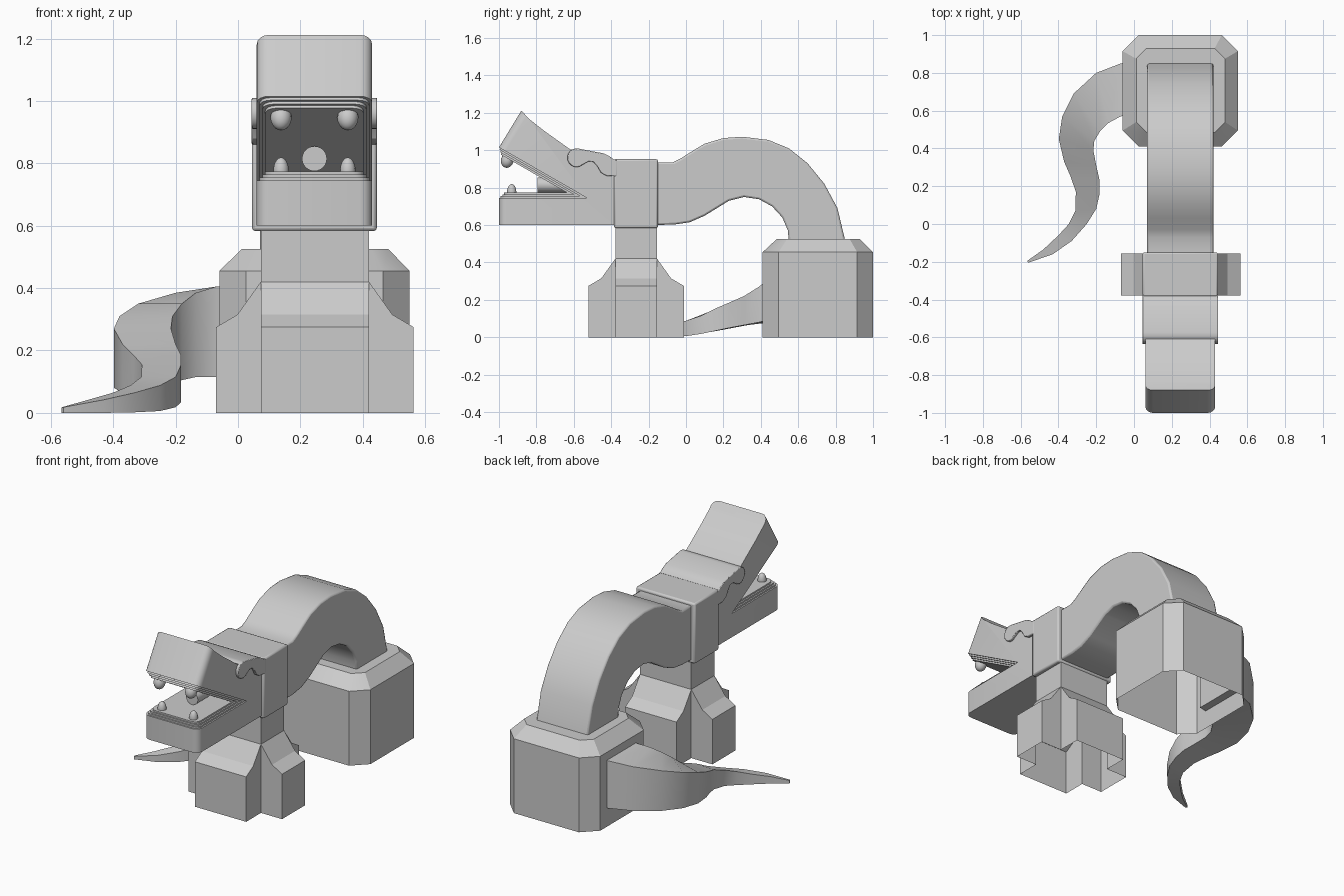
import bpy, bmesh, math
from mathutils import Vector

if "Cube" in bpy.data.objects:
    bpy.data.objects.remove(bpy.data.objects["Cube"])

CX = 0.245  # centre line of the body


def finish(name, bm, bevel=0.0, angle=30):
    bmesh.ops.remove_doubles(bm, verts=bm.verts, dist=1e-5)
    bmesh.ops.recalc_face_normals(bm, faces=bm.faces)
    me = bpy.data.meshes.new(name)
    bm.to_mesh(me)
    bm.free()
    ob = bpy.data.objects.new(name, me)
    bpy.context.collection.objects.link(ob)
    bpy.ops.object.select_all(action='DESELECT')
    ob.select_set(True)
    bpy.context.view_layer.objects.active = ob
    bpy.ops.object.shade_smooth_by_angle(angle=math.radians(angle))
    if bevel:
        m = ob.modifiers.new("bevel", 'BEVEL')
        m.width, m.segments = bevel, 2
        m.limit_method, m.angle_limit = 'ANGLE', math.radians(40)
    return ob


def prism(name, profile, half, bevel=0.0, rounded=(), radius=0.04):
    """Extrude a (y, z) profile across x; round the side edges listed by index."""
    bm = bmesh.new()
    n = len(profile)
    sides = [[bm.verts.new((CX + s * half, y, z)) for y, z in profile] for s in (-1, 1)]
    for s in sides:
        bm.faces.new(s)
    for i in range(n):
        j = (i + 1) % n
        bm.faces.new((sides[0][i], sides[0][j], sides[1][j], sides[1][i]))
    edges = [bm.edges.get((s[i], s[(i + 1) % n])) for s in sides for i in rounded]
    if edges:
        bmesh.ops.bevel(bm, geom=edges, offset=radius, segments=4, profile=0.5,
                        affect='EDGES', clamp_overlap=True)
    return finish(name, bm, bevel)


def loft(name, rings, cap_start=False, cap_end=False, bevel=0.0):
    bm = bmesh.new()
    rv = [[bm.verts.new(p) for p in r] for r in rings]
    n = len(rings[0])
    for a, b in zip(rv, rv[1:]):
        for i in range(n):
            j = (i + 1) % n
            bm.faces.new((a[i], a[j], b[j], b[i]))
    if cap_start:
        bm.faces.new(rv[0])
    if cap_end:
        bm.faces.new(rv[-1])
    return finish(name, bm, bevel)


def octagon(x0, x1, y0, y1, c, z):
    return [(x0 + c, y0, z), (x1 - c, y0, z), (x1, y0 + c, z), (x1, y1 - c, z),
            (x1 - c, y1, z), (x0 + c, y1, z), (x0, y1 - c, z), (x0, y0 + c, z)]


# rear block, open underneath
loft("rear_block", [octagon(-0.06, 0.55, 0.41, 1.0, 0.085, 0),
                    octagon(-0.06, 0.55, 0.41, 1.0, 0.085, 0.455),
                    octagon(0.012, 0.482, 0.485, 0.93, 0.055, 0.525)], cap_end=True)


# front leg: plus-shaped section flaring out from a square column, open underneath
def plus(e, z):
    x0, x1, y0, y1 = 0.073, 0.42, -0.378, -0.155
    return [(x, y, z) for x, y in (
        (x0 - e, y0), (x0, y0), (x0, y0 - e), (x1, y0 - e), (x1, y0), (x1 + e, y0),
        (x1 + e, y1), (x1, y1), (x1, y1 + e), (x0, y1 + e), (x0, y1), (x0 - e, y1))]


bm = bmesh.new()
levels = [(0.143, 0), (0.143, 0.275), (0.075, 0.315), (0.0, 0.42), (0.0, 0.6)]
rings = [plus(e, z) for e, z in levels]
for a, b in zip(rings, rings[1:]):
    for i in range(12):
        j = (i + 1) % 12
        pts = []
        for p in (a[i], a[j], b[j], b[i]):
            if all((Vector(p) - Vector(q)).length > 1e-5 for q in pts):
                pts.append(p)
        if len(pts) > 2:  # arms collapse into the column at the top
            bm.faces.new([bm.verts.new(p) for p in pts])
finish("front_leg", bm, angle=20)

# arched body
outer = [(-0.17, 0.935), (-0.07, 0.935), (-0.03, 0.955), (0.03, 0.993), (0.1, 1.035),
         (0.2, 1.065), (0.3, 1.072), (0.44, 1.055), (0.55, 1.01), (0.65, 0.93),
         (0.74, 0.82), (0.81, 0.69), (0.855, 0.5)]
inner = [(0.55, 0.5), (0.545, 0.57), (0.515, 0.64), (0.46, 0.7), (0.39, 0.738),
         (0.31, 0.75), (0.23, 0.73), (0.1, 0.65), (0.02, 0.615), (-0.06, 0.603), (-0.17, 0.6)]
prism("arched_body", outer + inner, 0.175, bevel=0.01)

# neck collar
prism("neck_collar", [(-0.385, 0.583), (-0.15, 0.583), (-0.15, 0.952), (-0.385, 0.952)],
      0.2, bevel=0.01)

# head with open jaws
prism("head", [(-0.36, 0.6), (-1.0, 0.6), (-1.0, 0.745), (-0.53, 0.745), (-1.0, 1.015),
               (-0.88, 1.212), (-0.84, 1.168), (-0.76, 1.105), (-0.62, 1.005), (-0.36, 0.94)],
      0.185, rounded=(1, 4))

# brow band wrapping over the head, with round ends at the sides
brow = [(-0.585 + 0.05 * math.cos(math.radians(a)), 0.96 + 0.05 * math.sin(math.radians(a)))
        for a in range(75, 316, 20)]
brow += [(-0.52, 0.94), (-0.495, 0.938), (-0.475, 0.915), (-0.455, 0.88), (-0.425, 0.863),
         (-0.37, 0.86), (-0.37, 0.948), (-0.385, 0.95), (-0.41, 0.968), (-0.44, 0.983)]
prism("brow_band", brow, 0.201, bevel=0.004)

# stepped gums lining both jaws
d = Vector((0.47, -0.27)).normalized()
n = Vector((d.y, -d.x))
for k in (1, 2, 3):
    i, t, half = 0.009 * k, 0.0095 * k, 0.185 - 0.009 * k
    prism(f"lower_gum_{k}", [(-1 + i, 0.735), (-1 + i, 0.745 + t),
                             (-0.5, 0.745 + t), (-0.5, 0.735)], half, rounded=(0,), radius=0.035)
    p = Vector((-1.0, 1.015))
    prism(f"upper_gum_{k}", [tuple(p + d * i - n * 0.01), tuple(p + d * i + n * t),
                             tuple(p + d * 0.54 + n * t), tuple(p + d * 0.54 - n * 0.01)],
          half, rounded=(0,), radius=0.035)


# teeth
def tooth(name, loc, r, h, tilt=0.0):
    bpy.ops.mesh.primitive_uv_sphere_add(segments=16, ring_count=10, radius=1, location=loc,
                                         rotation=(tilt, 0, 0))
    ob = bpy.context.object
    ob.name, ob.scale = name, (r, r, h)
    bpy.ops.object.shade_smooth()


for side, s in (("left", -1), ("right", 1)):
    tooth(f"upper_tooth_{side}", (CX + s * 0.107, -0.955, 0.947), 0.034, 0.042, -0.3)
    tooth(f"lower_tooth_{side}", (CX + s * 0.107, -0.932, 0.775), 0.025, 0.044)

# tube inside the mouth
bpy.ops.mesh.primitive_cylinder_add(vertices=24, radius=0.04, depth=0.3,
                                    location=(CX, -0.645, 0.815), rotation=(math.pi / 2, 0, 0))
bpy.context.object.name = "mouth_tube"
bpy.ops.object.shade_smooth_by_angle(angle=math.radians(30))

# curling tail: outer x, y, inner x, y, top z, bottom z
tail = [(-0.01, 0.86, -0.01, 0.58, 0.41, 0.115), (-0.07, 0.85, -0.07, 0.57, 0.405, 0.115),
        (-0.20, 0.80, -0.135, 0.535, 0.385, 0.115), (-0.32, 0.69, -0.18, 0.49, 0.35, 0.105),
        (-0.38, 0.57, -0.21, 0.44, 0.31, 0.092), (-0.398, 0.45, -0.215, 0.39, 0.27, 0.08),
        (-0.37, 0.33, -0.20, 0.31, 0.22, 0.065), (-0.335, 0.25, -0.182, 0.23, 0.185, 0.05),
        (-0.308, 0.17, -0.182, 0.16, 0.155, 0.035), (-0.31, 0.07, -0.20, 0.08, 0.115, 0.018),
        (-0.345, 0.0, -0.25, 0.0, 0.088, 0.006), (-0.40, -0.06, -0.33, -0.09, 0.065, 0.002),
        (-0.48, -0.135, -0.43, -0.16, 0.042, 0.0), (-0.565, -0.195, -0.56, -0.205, 0.018, 0.0)]
loft("tail", [[(a, b, t), (c, e, t), (c, e, z), (a, b, z)] for a, b, c, e, t, z in tail],
     cap_start=True, cap_end=True)
